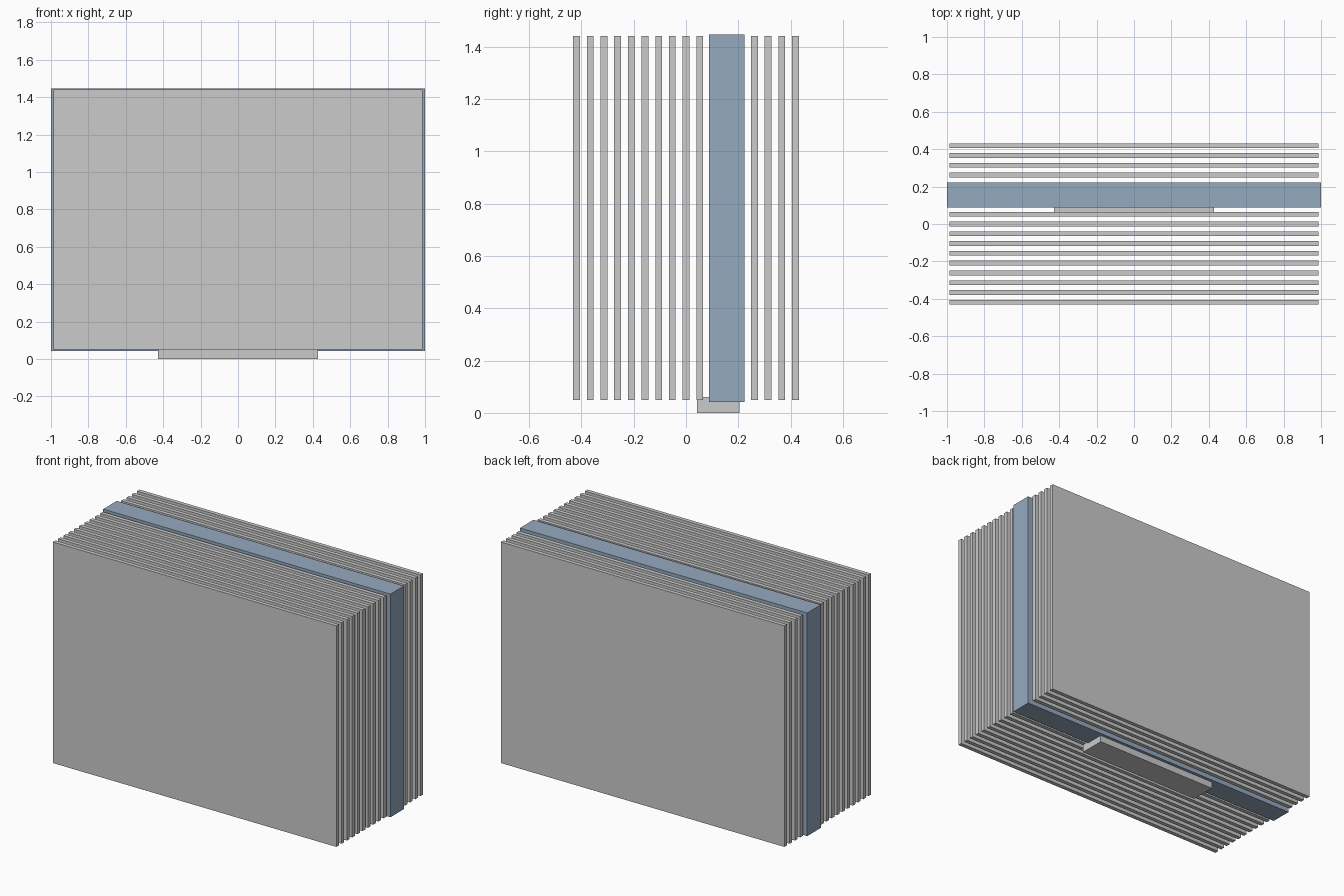
import bpy

if "Cube" in bpy.data.objects:
    bpy.data.objects.remove(bpy.data.objects["Cube"])


def box(name, lo, hi, mat=None):
    """Axis-aligned box between two corners."""
    size = [b - a for a, b in zip(lo, hi)]
    bpy.ops.mesh.primitive_cube_add(size=1, location=[(a + b) / 2 for a, b in zip(lo, hi)])
    ob = bpy.context.object
    ob.name = name
    ob.scale = size
    bpy.ops.object.transform_apply(location=False, rotation=False, scale=True)
    if mat:
        ob.data.materials.append(mat)
    return ob


blue = bpy.data.materials.new("slate_blue")
blue.diffuse_color = (0.30, 0.40, 0.52, 1)
blue.use_nodes = True
blue.node_tree.nodes["Principled BSDF"].inputs["Base Color"].default_value = blue.diffuse_color

# Row of evenly spaced thin plates, leaving three slots free for the thick slab
PITCH, HALF = 0.0523, 0.0128
for i in range(17):
    if i in (10, 11, 12):
        continue
    y = (i - 8) * PITCH
    box(f"plate_{i + 1}", (-0.987, y - HALF, 0.05), (0.987, y + HALF, 1.441))

# Thick coloured slab, slightly larger than the plates
box("thick_slab", (-1, 0.088, 0.042), (1, 0.223, 1.446), blue)

# Foot under the slab
box("foot", (-0.427, 0.042, 0), (0.427, 0.204, 0.06))
